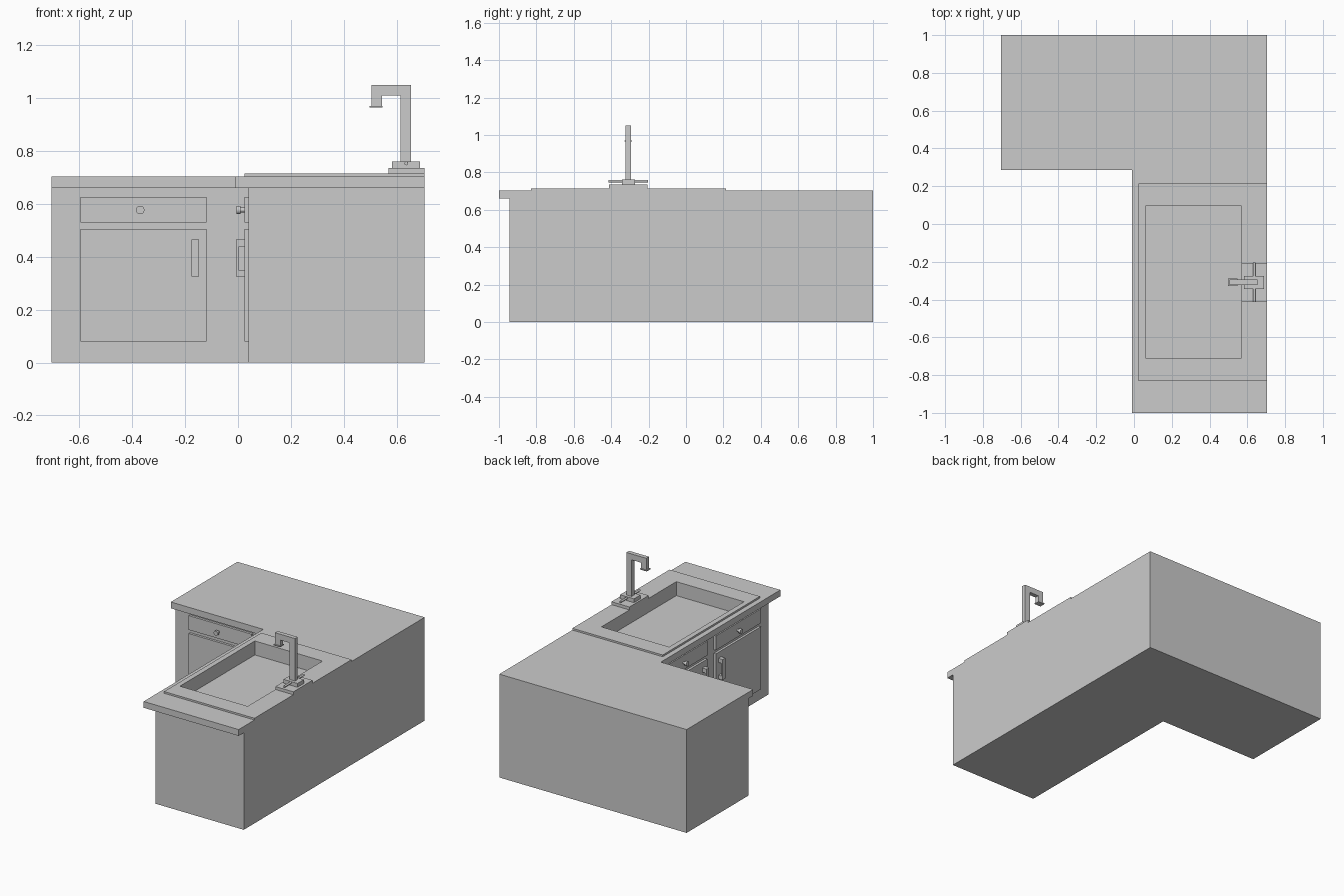
import bpy, bmesh
from mathutils import Matrix, Vector

if "Cube" in bpy.data.objects:
    bpy.data.objects.remove(bpy.data.objects["Cube"])


def finish(name, bm):
    bmesh.ops.recalc_face_normals(bm, faces=bm.faces)
    me = bpy.data.meshes.new(name)
    bm.to_mesh(me)
    bm.free()
    ob = bpy.data.objects.new(name, me)
    bpy.context.collection.objects.link(ob)
    return ob


def box(name, a, b):
    lo = Vector(map(min, a, b))
    hi = Vector(map(max, a, b))
    bm = bmesh.new()
    mat = Matrix.Translation((lo + hi) / 2) @ Matrix.Diagonal((*(hi - lo), 1))
    bmesh.ops.create_cube(bm, size=1, matrix=mat)
    return finish(name, bm)


def prism(name, pts, axis, depth):
    bm = bmesh.new()
    face = bm.faces.new([bm.verts.new(p) for p in pts])
    ext = bmesh.ops.extrude_face_region(bm, geom=[face])
    verts = [g for g in ext["geom"] if isinstance(g, bmesh.types.BMVert)]
    bmesh.ops.translate(bm, verts=verts, vec=Vector(axis) * depth)
    return finish(name, bm)


def rod(name, p, q, r, n=16):
    p, q = Vector(p), Vector(q)
    d = q - p
    bm = bmesh.new()
    rot = d.to_track_quat('Z', 'Y').to_matrix().to_4x4()
    bmesh.ops.create_cone(bm, cap_ends=True, segments=n, radius1=r, radius2=r,
                          depth=d.length, matrix=Matrix.Translation((p + q) / 2) @ rot)
    ob = finish(name, bm)
    for f in ob.data.polygons:
        f.use_smooth = len(f.vertices) == 4
    ob.data.set_sharp_from_angle(angle=0.6)
    return ob


def l_shape(name, x_in, y_front, y_in, z0, z1):
    pts = [(-.705, 1), (-.705, y_in), (x_in, y_in), (x_in, y_front), (.705, y_front), (.705, 1)]
    return prism(name, [(x, y, z0) for x, y in pts], (0, 0, 1), z1 - z0)


# L-shaped cabinet, countertop and sink rim
body = l_shape("cabinet_body", .04, -.945, .335, 0, .66)
top = l_shape("countertop", -.01, -1, .285, .66, .703)
rim = box("sink_rim", (.025, -.83, .703), (.705, .215, .715))

# sink basin cut through rim and top into the body
cutter = box("basin_cutter", (.06, -.71, .62), (.57, .095, .8))
cutter.hide_render = True
cutter.hide_viewport = True
cutter.display_type = 'WIRE'
for ob in (body, top, rim):
    m = ob.modifiers.new("basin", 'BOOLEAN')
    m.operation = 'DIFFERENCE'
    m.solver = 'EXACT'
    m.object = cutter


# one cabinet unit: drawer with knob, door with bar handle
def unit(tag, place, a0, a1, knob, h0, h1):
    def part(name, lo, hi):
        box(f"{tag}_{name}", place(*lo), place(*hi))
    part("drawer", (a0, 0, .53), (a1, .016, .627))
    part("door", (a0, 0, .08), (a1, .016, .505))
    rod(f"{tag}_knob_stem", place(knob, .016, .577), place(knob, .031, .577), .009)
    rod(f"{tag}_knob_head", place(knob, .031, .577), place(knob, .046, .577), .016)
    # bracket-shaped handle
    prof = [(.016, .325), (.048, .325), (.048, .465), (.016, .465),
            (.016, .437), (.038, .437), (.038, .35), (.016, .35)]
    axis = Vector(place(1, 0, 0)) - Vector(place(0, 0, 0))
    prism(f"{tag}_handle", [place(h0, o, z) for o, z in prof], axis, h1 - h0)


def facing_front(a, out, z):
    return (a, .335 - out, z)


def facing_left(a, out, z):
    return (.04 - out, a, z)


unit("back", facing_front, -.595, -.12, -.37, -.176, -.147)
unit("sink_near", facing_left, -.84, -.355, -.59, -.411, -.382)
unit("sink_far", facing_left, -.265, .22, -.01, -.238, -.209)

# faucet: base plates, bent square spout, nozzle and lever bar
box("faucet_base", (.57, -.412, .715), (.705, -.206, .735))
box("faucet_plate", (.583, -.343, .735), (.688, -.274, .761))
spout = [(.615, .761), (.655, .761), (.655, 1.05), (.505, 1.05),
         (.505, .97), (.545, .97), (.545, 1.01), (.615, 1.01)]
prism("faucet_spout", [(x, -.323, z) for x, z in spout], (0, 1, 0), .029)
box("faucet_nozzle", (.498, -.329, .964), (.547, -.289, .971))
for s, name in ((-1, "near"), (1, "far")):
    rod(f"faucet_lever_{name}", (.637, -.3085 + s * .0345, .753),
        (.637, -.3085 + s * .105, .753), .007)
